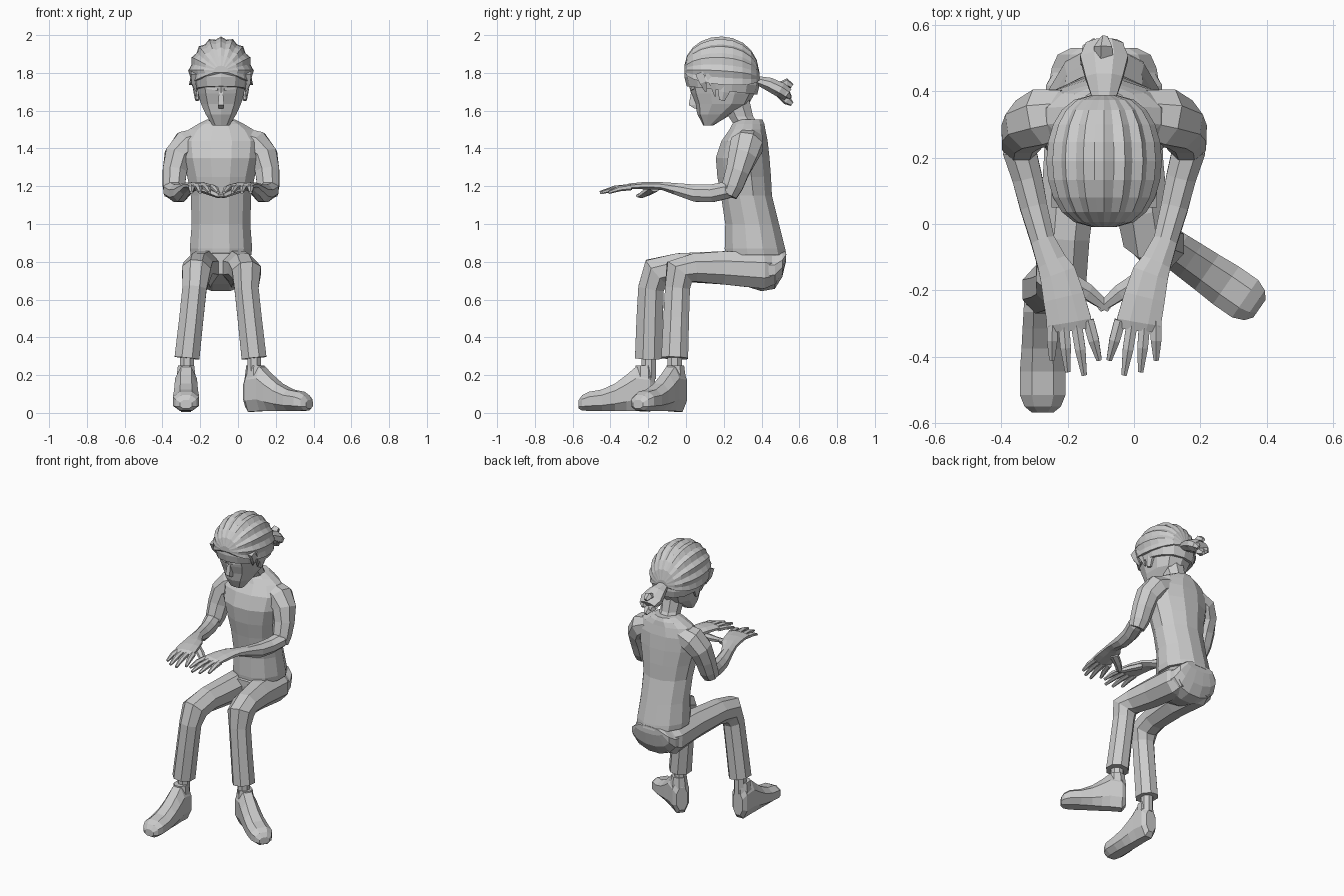
import bpy, bmesh
from math import cos, sin, pi, radians, copysign
from mathutils import Vector as V

CX = -0.09            # body centre line
X, Y, Z = V((1, 0, 0)), V((0, 1, 0)), V((0, 0, 1))


def make(name, verts, faces):
    bm = bmesh.new()
    vs = [bm.verts.new(v) for v in verts]
    for f in faces:
        bm.faces.new([vs[i] for i in f])
    bmesh.ops.recalc_face_normals(bm, faces=bm.faces)
    me = bpy.data.meshes.new(name)
    bm.to_mesh(me)
    bm.free()
    ob = bpy.data.objects.new(name, me)
    bpy.context.collection.objects.link(ob)
    return ob


def tube(name, rings, n=8, side=X, flat=None, p=1.0):
    """Loft of (x, y, z, half_width along side, half_height) sections."""
    c = [V(r[:3]) for r in rings]
    verts, faces = [], []
    for i, r in enumerate(rings):
        t = flat
        if t is None:
            a = (c[i] - c[i - 1]).normalized() if i else V()
            b = (c[i + 1] - c[i]).normalized() if i < len(c) - 1 else V()
            t = (a + b).normalized()
        u = (side - t * side.dot(t)).normalized()
        v = t.cross(u)
        for k in range(n):
            a = 2 * pi * (k + 0.5) / n
            ca, sa = (copysign(abs(f) ** p, f) for f in (cos(a), sin(a)))
            s = 1 / cos(pi / n)
            verts.append(c[i] + u * ca * r[3] * s + v * sa * r[4] * s)
    for i in range(len(rings) - 1):
        for k in range(n):
            j = (k + 1) % n
            faces.append((i * n + k, i * n + j, (i + 1) * n + j, (i + 1) * n + k))
    faces += [tuple(range(n)), tuple(range(len(verts) - n, len(verts)))]
    return make(name, verts, faces)


def flip(rings, s):
    return [(CX + s * (r[0] - CX), *r[1:]) for r in rings]


# shirt body, broad at the shoulders and flared at the hem
tube("shirt", [(CX, y, z, w, d) for z, y, w, d in (
    (0.835, .37, .16, .162), (0.87, .365, .165, .16), (1.0, .35, .155, .142),
    (1.15, .32, .16, .135), (1.25, .308, .178, .142), (1.35, .30, .205, .142),
    (1.44, .31, .215, .122), (1.50, .325, .17, .095), (1.53, .33, .12, .085),
    (1.553, .335, .075, .07))], 12, flat=Z)

# trousers seat
tube("seat_of_trousers", [(CX, .53, .83, .10, .025), (CX, .51, .79, .14, .07),
     (CX, .47, .757, .158, .10), (CX, .40, .752, .17, .108), (CX, .28, .77, .165, .088),
     (CX, .19, .79, .13, .055)], 12, flat=-Y)

# legs, one path from hip to cuff
legs = {"right": [(-.01, .47, .76, .06, .075), (0, .41, .755, .085, .098),
                  (.003, .2, .768, .084, .088),
                  (.025, .04, .768, .077, .075), (.045, -.035, .745, .077, .083),
                  (.045, -.045, .66, .064, .066), (.062, -.052, .5, .064, .068),
                  (.085, -.06, .29, .066, .071)],
        "left": [(-.17, .47, .76, .06, .075), (-.18, .41, .755, .085, .098),
                 (-.187, .2, .768, .084, .088),
                 (-.21, -.04, .77, .076, .075), (-.22, -.155, .745, .076, .085),
                 (-.23, -.185, .66, .064, .068), (-.247, -.192, .5, .064, .07),
                 (-.27, -.198, .29, .066, .072)]}
feet = {"right": (V((.047, -.025, 0)), V((.82, -.57, 0)).normalized()),
        "left": (V((-.275, -.165, 0)), V((0, -1, 0)))}
for s, rings in legs.items():
    tube(s + "_trouser_leg", rings, 8)
    x, y = rings[-1][:2]
    tube(s + "_ankle", [(x, y, .34, .036, .038), (x, y, .18, .036, .038)], 8)
    heel, d = feet[s]
    # shoe lofted from heel to toe
    shoe = [(.0, .11, .036, .075), (.025, .12, .054, .113), (.10, .127, .057, .116),
            (.15, .105, .06, .095), (.21, .083, .063, .072), (.28, .067, .068, .056),
            (.35, .061, .068, .05), (.385, .053, .054, .04), (.403, .045, .032, .022)]
    tube(s + "_shoe", [(*(heel + d * t).xy, z, w, h) for t, z, w, h in shoe],
         8, side=d.cross(Z), flat=d, p=.85)
    # raised collar of the shoe behind and around the ankle
    a = heel + d * .055
    tube(s + "_shoe_collar", [(a.x, a.y, .18, .052, .055), (a.x, a.y, .25, .043, .047)],
         8, side=d.cross(Z), flat=Z)

# arms and hands, mirrored about the body
for s, tag in ((1, "right_"), (-1, "left_")):
    tube(tag + "sleeve", flip([
        (.02, .335, 1.455, .07, .055), (.09, .322, 1.42, .085, .078),
        (.14, .30, 1.36, .076, .07), (.155, .273, 1.28, .062, .064),
        (.16, .245, 1.20, .056, .058), (.165, .225, 1.15, .044, .044)], s), 8, side=Y)
    tube(tag + "forearm_and_palm", flip([
        (.17, .26, 1.18, .03, .03), (.165, .22, 1.18, .05, .045),
        (.142, .14, 1.163, .045, .047), (.122, .05, 1.163, .041, .045),
        (.095, -.05, 1.185, .036, .031), (.068, -.115, 1.199, .045, .021),
        (.05, -.15, 1.202, .055, .02), (.032, -.22, 1.203, .062, .019),
        (.015, -.295, 1.2, .067, .015), (.012, -.32, 1.195, .055, .01)], s), 8)
    for i, (bx, by, tx, ty) in enumerate(((-.042, -.29, -.075, -.41), (-.006, -.30, -.03, -.455),
                                          (.032, -.30, .02, -.445), (.066, -.29, .067, -.41))):
        mx, my = (bx + tx) / 2, (by + ty) / 2
        tube(f"{tag}finger_{i + 1}", flip([(bx, by, 1.195, .017, .014),
             (mx, my, 1.188, .016, .013), (tx, ty, 1.167, .008, .007)], s), 6)
    tube(tag + "thumb", flip([(.02, -.17, 1.19, .028, .018), (-.04, -.205, 1.168, .023, .017),
         (-.078, -.235, 1.152, .017, .014), (-.105, -.258, 1.15, .008, .007)], s), 6, side=Y)

# neck and head
tube("neck", [(CX, .335, 1.50, .07, .065), (CX, .29, 1.57, .06, .065), (CX, .25, 1.68, .07, .08)],
     8, flat=Z)
tube("head", [(CX, y, z, w, d) for z, y, w, d in (
    (1.522, .118, .045, .025), (1.58, .15, .08, .085), (1.635, .19, .105, .135),
    (1.69, .195, .12, .16), (1.74, .195, .13, .172), (1.86, .195, .125, .16))],
    10, flat=Z, p=.85)
tube("nose", [(CX, .04, 1.705, .01, .012), (CX, .035, 1.63, .016, .02),
              (CX, .055, 1.612, .012, .012)], 4, flat=Z)
for s in (1, -1):
    tube("eyebrow", flip([(-.075, .03, 1.712, .01, .006), (-.02, .052, 1.72, .01, .006)], s), 4, side=Y)

# headband, lower at the back
band = tube("headband", [(CX, .19, -.048, .142, .182), (CX, .19, 0, .155, .194),
                         (CX, .19, .045, .15, .19)], 14, flat=Z, p=.85)
for v in band.data.vertices:
    v.co.z += 1.778 - .12 * v.co.y

# ridged hair cap: meridians run from forehead to the back of the head
NA, NB = 20, 10
verts, faces = [], []
for i in range(NA + 1):
    a = radians(-15 + 210 * i / NA)
    r = 1.0 if i % 2 == 0 else .93
    for j in range(NB + 1):
        b = pi * (.035 + .93 * j / NB)
        verts.append((CX + .175 * r * sin(b) ** .7 * cos(a), .19 - .2 * cos(b),
                      1.81 - .04 * j / NB + (.19 + .025 * j / NB) * r * sin(b) ** .85 * sin(a)))
w = NB + 1
for i in range(NA):
    for j in range(NB):
        faces.append((i * w + j, i * w + j + 1, (i + 1) * w + j + 1, (i + 1) * w + j))
faces += [(NA * w + j, NA * w + j + 1, j + 1, j) for j in range(NB)]
faces += [tuple(i * w for i in range(NA + 1)), tuple(i * w + NB for i in range(NA + 1))]
make("hair_cap", verts, faces)

# side locks and ears
for s in (1, -1):
    for y, z in ((.09, 1.70), (.14, 1.675)):
        tube("side_lock", flip([(.055, y - .02, 1.80, .022, .014), (.055, y, 1.75, .018, .012),
             (.04, y + .015, z, .003, .003)], s), 4, side=Y)
    tube("ear", flip([(.035, .19, 1.655, .015, .01), (.04, .20, 1.70, .03, .014),
                      (.045, .205, 1.75, .025, .014)], s), 6, side=Y)

# ponytail with split tips
tube("ponytail", [(CX, .35, 1.755, .035, .028), (CX, .385, 1.757, .038, .025),
                  (CX, .44, 1.74, .056, .036), (CX, .50, 1.71, .072, .04),
                  (CX, .54, 1.685, .055, .035)], 8)
for dx, y, z in ((-.035, .55, 1.66), (0, .562, 1.635), (.035, .55, 1.67), (0, .562, 1.73)):
    tube("ponytail_tip", [(CX + dx, .48, 1.715, .03, .024), (CX + dx, .535, z + .018, .024, .02),
                          (CX + dx * .8, y, z, .01, .01)], 5)
